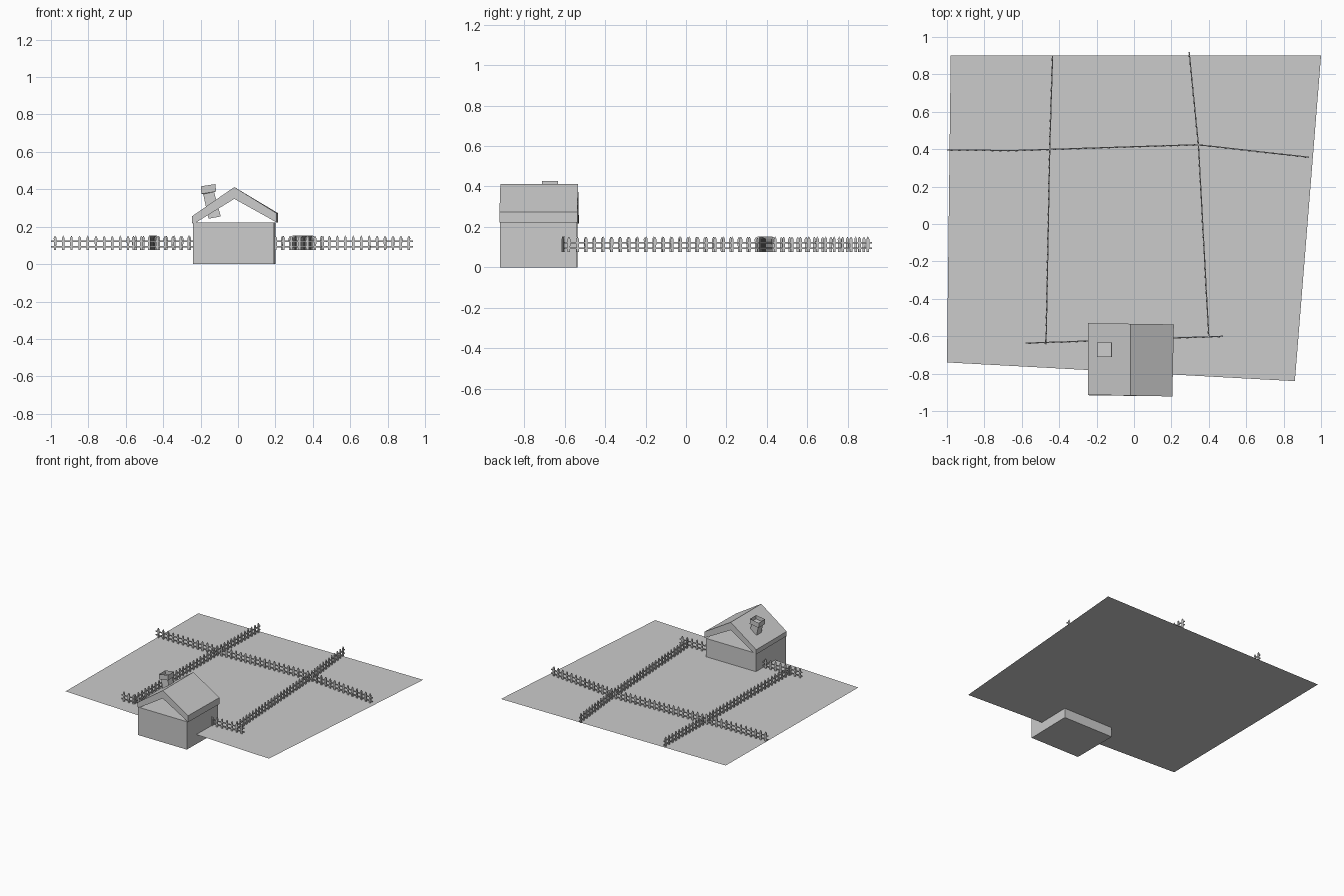
import bpy, bmesh
from mathutils import Vector

if "Cube" in bpy.data.objects:
    bpy.data.objects.remove(bpy.data.objects["Cube"])

GZ = 0.076  # ground level


def finish(bm, name):
    bmesh.ops.recalc_face_normals(bm, faces=bm.faces)
    me = bpy.data.meshes.new(name)
    bm.to_mesh(me)
    bm.free()
    ob = bpy.data.objects.new(name, me)
    bpy.context.collection.objects.link(ob)
    return ob


def loft(bm, rings):
    """Closed solid through matching point rings; returns the last cap."""
    vs = [[bm.verts.new(p) for p in r] for r in rings]
    n = len(vs[0])
    for a, b in zip(vs, vs[1:]):
        for i in range(n):
            j = (i + 1) % n
            bm.faces.new((a[i], a[j], b[j], b[i]))
    bm.faces.new(vs[0][::-1])
    return bm.faces.new(vs[-1])


# Ground sheet
bm = bmesh.new()
bm.faces.new([bm.verts.new((x, y, GZ)) for x, y in
              ((-1.0, -0.74), (0.86, -0.84), (1.0, 0.9), (-0.98, 0.9))])
finish(bm, "ground")

# House walls, slightly skewed box
bm = bmesh.new()
base = [(-0.24, -0.917), (0.193, -0.92), (0.2, -0.54), (-0.24, -0.537)]
loft(bm, [[(x, y, z) for x, y in base] for z in (0, 0.222)])
finish(bm, "house_walls")

# Gable roof: chevron profile with an open loft underneath
bm = bmesh.new()
prof = [(-0.247, 0.255), (-0.247, 0.218), (-0.225, 0.222), (-0.02, 0.349),
        (0.185, 0.235), (0.205, 0.222), (0.205, 0.273), (-0.02, 0.412)]
front = [(x, -0.913 - 0.02 * (x + 0.25), z) for x, z in prof]
back = [(x + (0.008 if x > 0 else 0), -0.53 - 0.015 * (x + 0.25), z)
        for x, z in prof]
loft(bm, [front, back])
finish(bm, "roof")


# Leaning chimney with a wider hollow cap
def square(cx, cy, z, h):
    return [(cx + sx * h, cy + sy * h, z + sx * 0.006)
            for sx, sy in ((-1, -1), (1, -1), (1, 1), (-1, 1))]


bm = bmesh.new()
top = loft(bm, [square(-0.125, -0.675, 0.249, 0.033),
                square(-0.157, -0.672, 0.38, 0.029),
                square(-0.157, -0.672, 0.382, 0.039),
                square(-0.159, -0.672, 0.422, 0.039)])
bmesh.ops.inset_individual(bm, faces=[top], thickness=0.015)
low = bmesh.ops.extrude_discrete_faces(bm, faces=[top])["faces"]
bmesh.ops.translate(bm, verts=low[0].verts, vec=(0, 0, -0.03))
finish(bm, "chimney")


# Picket fences along polylines
def fence(name, path, pitch=0.042):
    bm = bmesh.new()
    for p, q in zip(path, path[1:]):
        a, b = Vector((*p, GZ)), Vector((*q, GZ))
        d = (b - a).normalized()
        n = Vector((-d.y, d.x, 0))
        up = Vector((0, 0, 1))
        # two rails
        for z in (0.018, 0.046):
            sec = [n * s + up * (z + t) for s, t in
                   ((-0.003, -0.004), (0.003, -0.004), (0.003, 0.004), (-0.003, 0.004))]
            loft(bm, [[a + o for o in sec], [b + o for o in sec]])
        # pointed pickets
        count = round((b - a).length / pitch)
        for i in range(count):
            c = a + (b - a) * (i + 0.5) / count
            shape = [d * s + up * t for s, t in
                     ((-0.006, 0), (0.006, 0), (0.007, 0.064), (0, 0.076), (-0.007, 0.064))]
            loft(bm, [[c + o + n * k for o in shape] for k in (-0.005, 0.003)])
    return finish(bm, name)


fence("fence_cross", [(-1.0, 0.396), (-0.65, 0.393), (0.34, 0.424), (0.935, 0.357)])
fence("fence_left", [(-0.435, 0.9), (-0.45, 0.41), (-0.47, -0.645)])
fence("fence_right", [(0.295, 0.92), (0.345, 0.42), (0.4, -0.6)])
fence("fence_front", [(-0.58, -0.637), (0.475, -0.6)])
